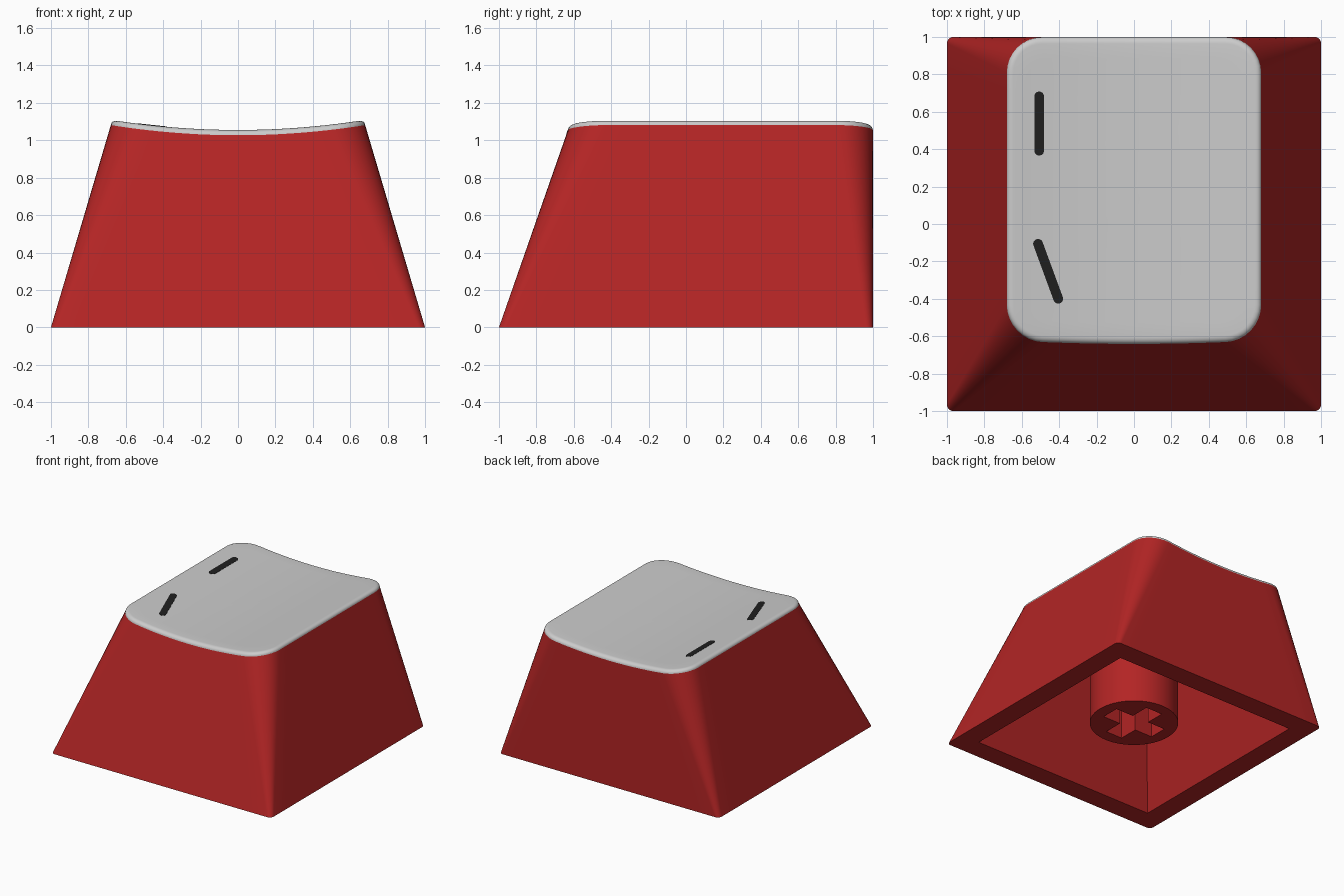
import bpy, bmesh, math
from mathutils import Vector

if "Cube" in bpy.data.objects:
    bpy.data.objects.remove(bpy.data.objects["Cube"])

CENTRE = Vector((0, 0.18))           # middle of the upper face in plan
TOP = (-0.68, 0.68, -0.64, 0.999)    # upper face rectangle


def material(name, colour):
    m = bpy.data.materials.new(name)
    m.diffuse_color = (*colour, 1)
    m.use_nodes = True
    m.node_tree.nodes["Principled BSDF"].inputs["Base Color"].default_value = m.diffuse_color
    return m


def dish(x):
    """Height of the scooped upper edge."""
    return 1.027 + 0.117 * x * x


def rounded_rect(x0, x1, y0, y1, r, arc=8, side=14):
    """Plan outline with a fixed number of points, counter-clockwise."""
    corners = [(x1 - r, y0 + r, -90), (x1 - r, y1 - r, 0),
               (x0 + r, y1 - r, 90), (x0 + r, y0 + r, 180)]
    pts = []
    for cx, cy, start in corners:
        a = [math.radians(start + 90 * i / arc) for i in range(arc + 1)]
        new = [Vector((cx + r * math.cos(t), cy + r * math.sin(t))) for t in a]
        if pts:
            last = pts[-1]
            pts += [last.lerp(new[0], i / side) for i in range(1, side)]
        pts += new
    last, first = pts[-1], pts[0]
    pts += [last.lerp(first, i / side) for i in range(1, side)]
    return pts


def top_ring(inset, lift, scale=1.0):
    """Outline of the upper face, inset and laid on the dish."""
    x0, x1, y0, y1 = TOP
    ring = []
    for p in rounded_rect(x0 + inset, x1 - inset, y0 + inset, y1 - inset, 0.19 - inset):
        p = CENTRE + (p - CENTRE) * scale
        z = dish(p.x)
        lean = 0.35 * (z - 1.03) if p.y < CENTRE.y else 0
        ring.append(Vector((p.x, p.y + lean * scale, z + lift)))
    return ring


def flat_ring(rect, r, z):
    return [Vector((p.x, p.y, z)) for p in rounded_rect(*rect, r)]


def finish(bm, name, mat=None, smooth=True):
    bmesh.ops.remove_doubles(bm, verts=bm.verts, dist=1e-5)
    bmesh.ops.recalc_face_normals(bm, faces=bm.faces)
    mesh = bpy.data.meshes.new(name)
    bm.to_mesh(mesh)
    bm.free()
    ob = bpy.data.objects.new(name, mesh)
    bpy.context.collection.objects.link(ob)
    if mat:
        mesh.materials.append(mat)
    if smooth:
        bpy.ops.object.select_all(action='DESELECT')
        ob.select_set(True)
        bpy.context.view_layer.objects.active = ob
        bpy.ops.object.shade_smooth_by_angle(angle=math.radians(30))
    return ob


def loft(rings, cap_end=False):
    bm = bmesh.new()
    loops = [[bm.verts.new(p) for p in ring] for ring in rings]
    n = len(loops[0])
    for a, b in zip(loops, loops[1:]):
        for i in range(n):
            j = (i + 1) % n
            bm.faces.new((a[i], a[j], b[j], b[i]))
    if cap_end:
        bm.faces.new(loops[-1])
    return bm


def prism(outline, depth):
    """Closed solid from a 3D outline pushed along z."""
    bm = bmesh.new()
    face = bm.faces.new([bm.verts.new(p) for p in outline])
    ext = bmesh.ops.extrude_face_region(bm, geom=[face], use_keep_orig=True)
    verts = [g for g in ext['geom'] if isinstance(g, bmesh.types.BMVert)]
    bmesh.ops.translate(bm, verts=verts, vec=(0, 0, depth))
    return bm


red = material("red_plastic", (0.45, 0.018, 0.018))
dark = material("dark_print", (0.014, 0.014, 0.014))

# Hollow body: ceiling of the cavity, inner wall, bottom rim, tapered outside
base = flat_ring((-1, 1, -1, 1), 0.035, 0)
upper = top_ring(0, 0)
outside = [[a.lerp(b, k / 8) for a, b in zip(base, upper)] for k in range(9)]
cavity = [flat_ring((-0.565, 0.565, -0.53, 0.83), 0, 0.88),
          flat_ring((-0.83, 0.83, -0.83, 0.83), 0, 0)]
rings = (cavity + outside)[::-1]
finish(loft(rings, cap_end=True), "cap_body", red)

# Scooped grey upper face with a rounded edge
edge = [top_ring(0.035 * (1 - math.cos(a)), 0.028 * math.sin(a))
        for a in (math.radians(15 * k) for k in range(7))]
face = [top_ring(0.035, 0.028, 1 - k / 10) for k in range(1, 11)]
finish(loft(edge + face), "top_face")

# Round stem with a cross-shaped socket
circle = [Vector((0.333 * math.cos(t), 0.333 * math.sin(t), 0.11))
          for t in (2 * math.pi * i / 64 for i in range(64))]
stem = finish(prism(circle, 0.79), "stem", red, smooth=False)
L, W = 0.235, 0.075
quarter = [(L, -W), (L, W), (W, W)]
cross = []
for k in range(4):
    c, s = round(math.cos(k * math.pi / 2)), round(math.sin(k * math.pi / 2))
    cross += [Vector((c * x - s * y, s * x + c * y, 0.0)) for x, y in quarter]
cutter = finish(prism(cross, 0.55), "socket_cutter", smooth=False)
mod = stem.modifiers.new("socket", 'BOOLEAN')
mod.operation, mod.solver, mod.object = 'DIFFERENCE', 'EXACT', cutter
bpy.ops.object.select_all(action='DESELECT')
stem.select_set(True)
bpy.context.view_layer.objects.active = stem
bpy.ops.object.modifier_apply(modifier=mod.name)
bpy.data.objects.remove(cutter)
bpy.ops.object.shade_smooth_by_angle(angle=math.radians(30))


# Two dark round-ended strokes printed on the upper face
def stroke(name, start, end, r=0.026):
    start, end = Vector(start), Vector(end)
    d = end - start
    heading = math.atan2(d.y, d.x)
    pts = []
    for centre, offset in ((end, -90), (start, 90)):
        for i in range(13):
            t = heading + math.radians(offset + 15 * i)
            p = centre + Vector((math.cos(t), math.sin(t))) * r
            pts.append(Vector((p.x, p.y, dish(p.x) + 0.028 + 0.002)))
    finish(prism(pts, -0.012), name, dark, smooth=False)


stroke("straight_mark", (-0.507, 0.682), (-0.507, 0.392))
stroke("slanted_mark", (-0.513, -0.106), (-0.405, -0.4))
